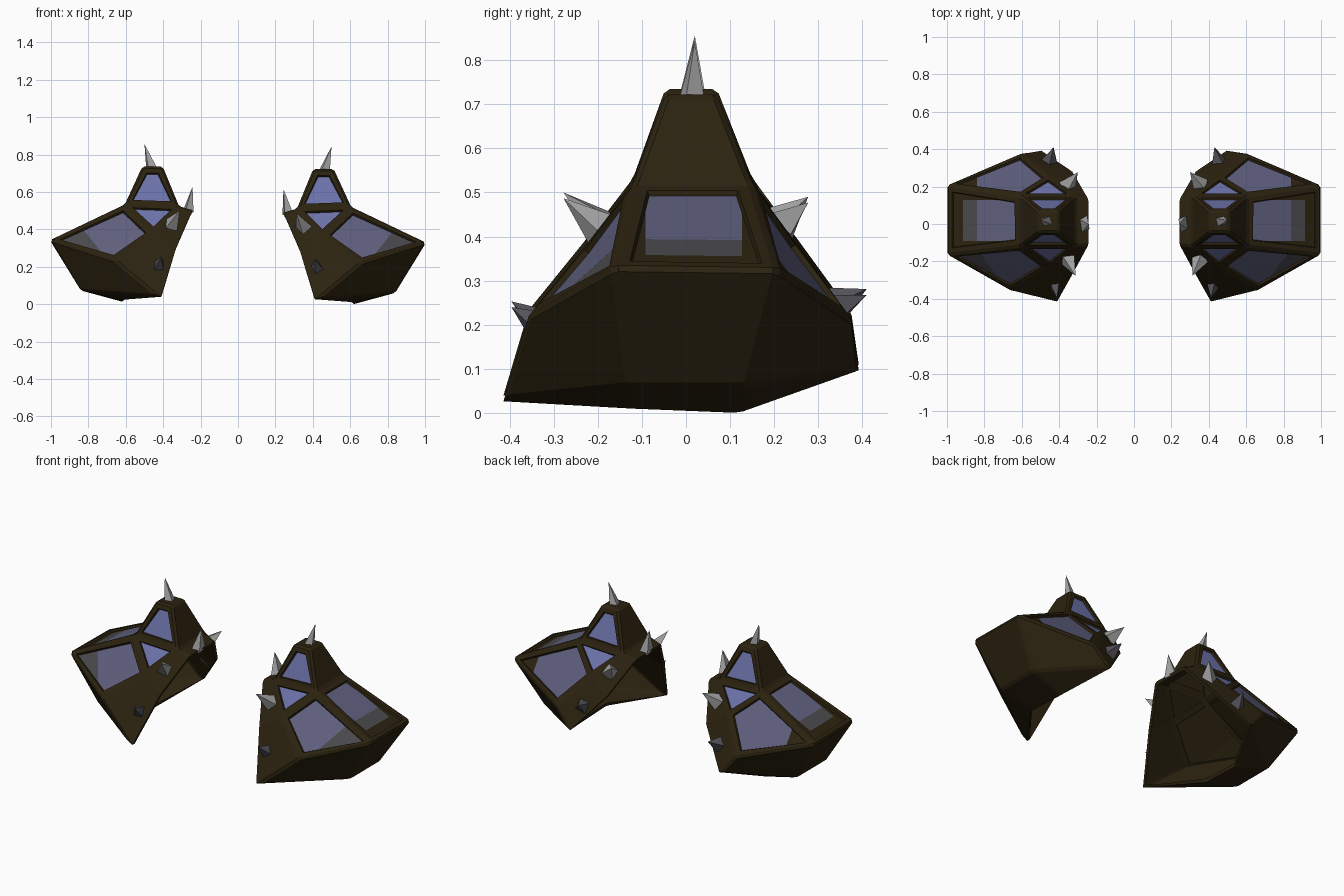
import bpy, bmesh, math
from mathutils import Vector

if "Cube" in bpy.data.objects:
    bpy.data.objects.remove(bpy.data.objects["Cube"])


def material(name, rgb):
    m = bpy.data.materials.new(name)
    m.diffuse_color = (*rgb, 1)
    m.use_nodes = True
    m.node_tree.nodes["Principled BSDF"].inputs["Base Color"].default_value = m.diffuse_color
    return m


BROWN = material("dark brown", (0.025, 0.0165, 0.005))
BLUE = material("bright blue", (0.15, 0.17, 0.40))
MUTED = material("muted blue", (0.115, 0.115, 0.21))
GREY = material("panel grey", (0.068, 0.068, 0.075))
STEEL = material("light steel", (0.38, 0.38, 0.38))
IRON = material("dark iron", (0.085, 0.085, 0.10))

# corner points of one shoulder plate; names ending in 2 lie at the back
P = {
    "t_in": (.402, -.047, .722), "t_out": (.512, -.047, .722),
    "t_in2": (.402, .070, .722), "t_out2": (.512, .070, .722),
    "c_in": (.315, -.12, .51), "c_out": (.605, -.12, .52),
    "c_in2": (.315, .15, .51), "c_out2": (.605, .15, .52),
    "rim": (.243, -.11, .49), "rim2": (.243, .13, .485),
    "side": (.33, -.27, .29), "side2": (.33, .28, .30),
    "seam": (.45, -.235, .37), "seam2": (.45, .255, .38),
    "low": (.66, -.36, .22), "low2": (.60, .38, .21),
    "tip": (.43, -.415, .030), "tip2": (.51, .394, .10),
    "wing": (1.003, -.165, .33), "wing2": (1.003, .21, .325),
    "foot": (.84, -.13, .06), "foot2": (.84, .14, .06),
    "base": (.62, -.13, .010), "base2": (.62, .12, .0),
}

# faces repeated front and back: corners, material slot, frame width
SIDE_FACES = [
    ("t_in t_out c_out c_in", 1, .036),
    ("c_in c_out seam", 1, .027),
    ("c_out wing low seam", 2, .034),
    ("rim c_in seam side", 0, 0),
    ("side seam low tip", 0, 0),
    ("wing foot tip low", 0, 0),
    ("foot base tip", 0, 0),
]
# faces spanning front to back
SPAN_FACES = [
    ("t_in t_out t_out2 t_in2", 0, 0),
    ("t_out c_out c_out2 t_out2", 0, 0),
    ("t_in c_in c_in2 t_in2", 0, 0),
    ("c_out wing wing2 c_out2", 2, .042),
    ("c_in rim rim2 c_in2", 0, 0),
    ("wing foot foot2 wing2", 0, 0),
    ("foot base base2 foot2", 0, 0),
]


def finish(bm, name, mats):
    me = bpy.data.meshes.new(name)
    bm.to_mesh(me)
    bm.free()
    for m in mats:
        me.materials.append(m)
    ob = bpy.data.objects.new(name, me)
    bpy.context.collection.objects.link(ob)
    return ob


def place(p, s, dz):
    return Vector((p[0] * s, p[1], p[2] + dz))


def split(bm, faces, co, no, slot):
    """Cut faces by a plane, paint the part beyond it, return the rest."""
    co, no = Vector(co), Vector(no)
    geom = set(faces)
    for f in faces:
        geom.update(f.edges)
        geom.update(f.verts)
    res = bmesh.ops.bisect_plane(bm, geom=list(geom), plane_co=co, plane_no=no)
    out = [g for g in res["geom"] if isinstance(g, bmesh.types.BMFace)]
    rest = []
    for f in out:
        if (f.calc_center_median() - co).dot(no) > 0:
            f.material_index = slot
        else:
            rest.append(f)
    return rest


def plate(name, s, dz):
    bm = bmesh.new()
    v = {k: bm.verts.new(place(p, s, dz)) for k, p in P.items()}
    faces = list(SPAN_FACES)
    for names, mat, width in SIDE_FACES:
        faces.append((names, mat, width))
        faces.append((" ".join(n + "2" for n in names.split()), mat, width))
    tag = bm.faces.layers.float.new("frame")
    for names, mat, width in faces:
        f = bm.faces.new([v[n] for n in names.split()])
        f.material_index = mat
        f[tag] = width
    bmesh.ops.recalc_face_normals(bm, faces=bm.faces)
    bm.normal_update()
    # make sure the shell faces outward (crest top points up)
    top = max(bm.faces, key=lambda f: f.calc_center_median().z)
    if top.normal.z < 0:
        bmesh.ops.reverse_faces(bm, faces=bm.faces)
    # chamfered ridges
    edges = [e for e in bm.edges if not e.is_boundary and e.calc_face_angle(0) > .15]
    bmesh.ops.bevel(bm, geom=edges, offset=.011, segments=1, affect='EDGES',
                    profile=.5, material=0, clamp_overlap=True)
    # sunken panels
    panels = [f for f in bm.faces if f.material_index > 0]
    for f in panels:
        width = f[tag] or .03
        for thick, depth in ((width * .8, 0), (.006, -.012)):
            rim = bmesh.ops.inset_individual(bm, faces=[f], thickness=thick, depth=depth)
            for r in rim["faces"]:
                r.material_index = 0
    # painted borders and grey ends of the large panels
    for f in [f for f in panels if f.material_index == 2]:
        y = f.calc_center_median().y
        if y > .18:      # back panel
            split(bm, [f], (s * .84, 0, 0), (s, 0, 0), 0)
        elif y < -.15:   # front panel
            split(bm, [f], (s * .79, 0, .34 + dz), (s, 0, -.8), 3)
        else:            # outer panel
            rest = split(bm, [f], (s * .915, 0, 0), (s, 0, 0), 0)
            rest = split(bm, rest, (0, -.092, 0), (0, -1, 0), 0)
            rest = split(bm, rest, (0, .127, 0), (0, 1, 0), 0)
            split(bm, rest, (s * .84, 0, 0), (s, 0, 0), 3)
    ob = finish(bm, name, [BROWN, BLUE, MUTED, GREY, BROWN])
    # hollow shell with a plain brown lining
    mod = ob.modifiers.new("thickness", 'SOLIDIFY')
    mod.thickness = .02
    mod.offset = -1
    mod.material_offset = 4
    mod.material_offset_rim = 4


def spike(name, s, dz, base, tip, radius, mat, stretch):
    a, b = place(base, s, dz), place(tip, s, dz)
    d = (b - a).normalized()
    a -= d * .025
    across = d.cross(Vector((0, 1, 0))).normalized()
    along = across.cross(d)
    bm = bmesh.new()
    ring = []
    for i in range(4):
        t = math.pi / 2 * i + .5
        ring.append(bm.verts.new(a + across * radius * math.cos(t)
                                 + along * radius * stretch * math.sin(t)))
    end = bm.verts.new(b)
    for i in range(4):
        bm.faces.new((ring[i], ring[(i + 1) % 4], end))
    bm.faces.new(ring[::-1])
    bmesh.ops.recalc_face_normals(bm, faces=bm.faces)
    finish(bm, name, [mat])


# name, base, tip, radius, material, stretch along the depth
SPIKES = [
    ("crest_spike", (.468, .015, .73), (.50, .02, .843), .034, STEEL, 1),
    ("inner_spike", (.262, .0, .505), (.243, .0, .615), .033, STEEL, 1.7),
    ("front_upper_spike", (.345, -.205, .425), (.312, -.278, .487), .046, STEEL, 1),
    ("back_upper_spike", (.345, .22, .425), (.30, .277, .477), .05, STEEL, 1),
    ("front_lower_spike", (.42, -.345, .205), (.412, -.396, .24), .036, IRON, 1.2),
    ("back_lower_spike", (.45, .34, .235), (.43, .41, .268), .052, IRON, 1),
]

for side, s, dz in (("right", 1, 0), ("left", -1, .013)):
    plate(side + "_shoulder_plate", s, dz)
    for name, *args in SPIKES:
        spike(side + "_" + name, s, dz, *args)
